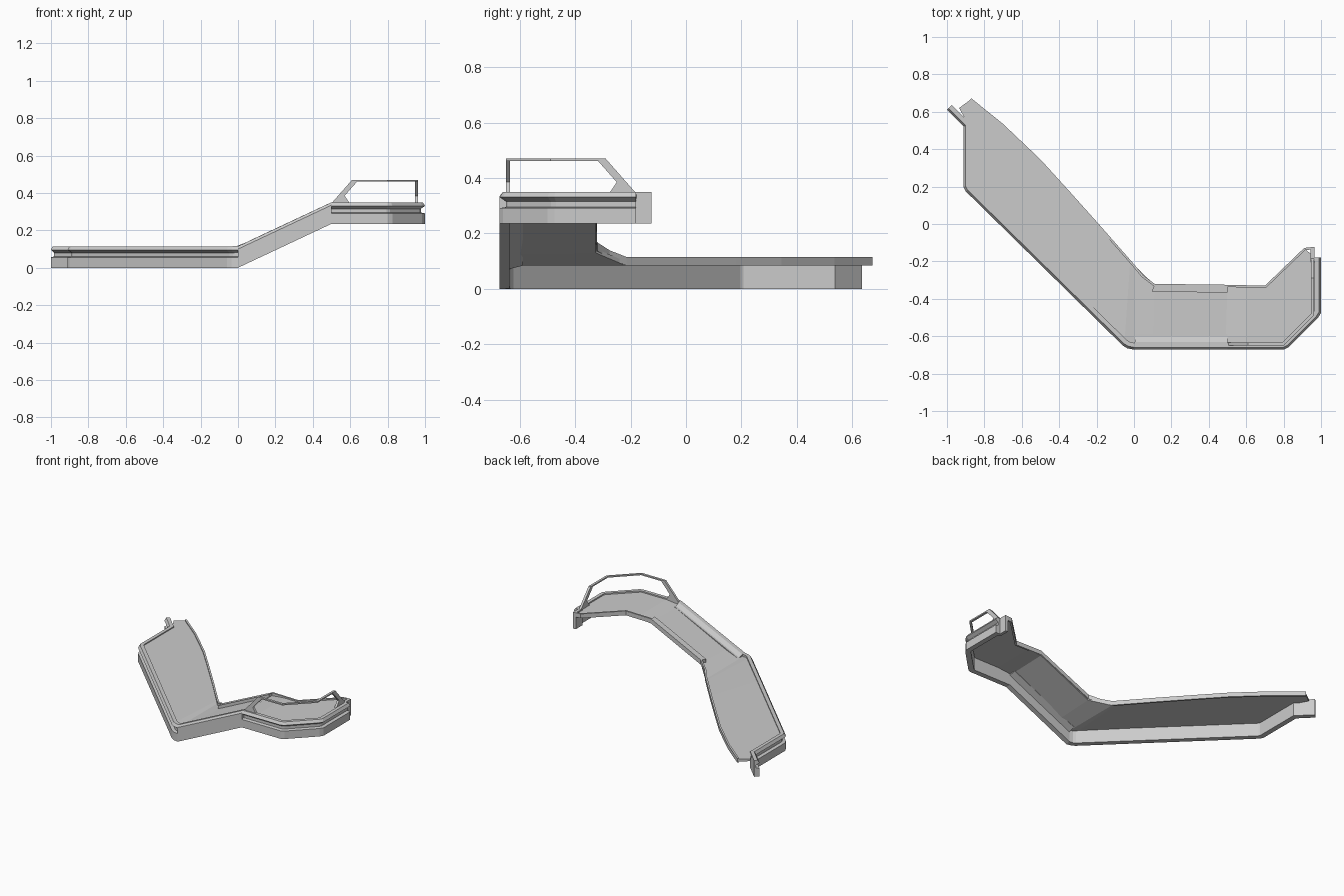
import bpy, bmesh
from mathutils import Vector

if "Cube" in bpy.data.objects:
    bpy.data.objects.remove(bpy.data.objects["Cube"])

RISE = 0.235


def lift(x):
    # height of the walkway: low deck, ramp, high platform
    return RISE * min(max(x / 0.49, 0), 1)


def make(name, rings):
    # skin a chain of equal closed rings and cap both ends
    bm = bmesh.new()
    vs = [[bm.verts.new(p) for p in r] for r in rings]
    n = len(vs[0])
    for a, b in zip(vs, vs[1:]):
        for i in range(n):
            j = (i + 1) % n
            bm.faces.new((a[i], a[j], b[j], b[i]))
    bm.faces.new(vs[0])
    bm.faces.new(vs[-1][::-1])
    bmesh.ops.recalc_face_normals(bm, faces=bm.faces)
    me = bpy.data.meshes.new(name)
    bm.to_mesh(me)
    bm.free()
    ob = bpy.data.objects.new(name, me)
    bpy.context.collection.objects.link(ob)
    return ob


def sweep(name, path, prof, start=0, end=None):
    # mitred sweep; profile is (distance to the left of the path, height)
    pts = [Vector(p) for p in path]
    rings = []
    for i, p in enumerate(pts):
        a = (p - pts[i - 1]).normalized() if i else None
        b = (pts[i + 1] - p).normalized() if i < len(pts) - 1 else None
        a, b = a or b, b or a
        na, nb = Vector((-a.y, a.x)), Vector((-b.y, b.x))
        m = (na + nb) / (1 + na.dot(nb))
        ring = []
        for d, z in prof:
            q = p + m * d
            ring.append((q.x, q.y, z + lift(q.x)))
        rings.append(ring)
    return make(name, rings[start:end])


# outer rim: grooved on the decks, plain and wide on the ramp
outer = [(-1, .61), (-.912, .522), (-.912, .2), (-.9, .175), (-.06, -.65), (-.035, -.665),
         (0, -.672), (.5, -.672), (.8, -.672), (.825, -.66), (.985, -.5), (1, -.475), (1, -.18)]
grooved = [(0, 0), (0, .056), (.022, .06), (.022, .08), (0, .096), (.012, .115), (.036, .115), (.036, 0)]
plain = [(0, 0), (0, .056), (0, .1), (.012, .115), (.04, .115), (.07, .1), (.085, .1), (.085, .08), (.036, .07), (.036, 0)]
sweep("lower_outer_rim", outer, grooved, 0, 7)
sweep("ramp_outer_rim", outer, plain, 6, 8)
sweep("upper_outer_rim", outer, grooved, 7)

# inner edge strip
inner = [(-.87, .672), (-.7, .535), (-.5, .345), (-.35, .18), (-.18, -.01), (0, -.215),
         (.05, -.275), (.11, -.32), (.5, -.325), (.7, -.33), (.91, -.128), (.952, -.124)]


def strip(w):
    return [(0, .085), (0, .115), (-w, .115), (-w, .085)]


sweep("lower_inner_edge", inner, strip(.012), 0, 8)
sweep("ramp_inner_edge", inner, strip(.042), 7, 9)
sweep("upper_inner_edge", inner, strip(.012), 8)

# floor: pairs of outer and inner points with surface height
stations = [
    ((-.935, .62), (-.87, .668), .108), ((-.885, .53), (-.7, .53), .108),
    ((-.885, .21), (-.5, .34), .108), ((-.6, -.08), (-.35, .175), .108),
    ((-.3, -.375), (-.18, -.012), .108), ((-.05, -.62), (-.02, -.195), .105),
    ((0, -.64), (0, -.22), .1), ((.1, -.64), (.11, -.325), .092),
    ((.49, -.64), (.5, -.328), .095), ((.6, -.64), (.6, -.33), .106),
    ((.79, -.64), (.7, -.332), .106), ((.968, -.465), (.85, -.19), .106),
    ((.968, -.18), (.91, -.13), .106)]
make("floor", [[(x, y, h + lift(x) - t) for (x, y), t in ((o, 0), (i, 0), (i, .015), (o, .015))]
               for o, i, h in stations])


def box(name, x0, x1, y0, y1, z0, z1):
    make(name, [[(x0, y0, z), (x1, y0, z), (x1, y1, z), (x0, y1, z)] for z in (z0, z1)])


# hanging panel at the open end of the platform
box("end_panel", .945, .966, -.2, -.124, RISE, .35)

# guard rail: top bar and two matching slanted braces
rail = [(.61, -.65), (.8, -.65), (.962, -.488), (.962, -.29)]
sweep("rail_top_bar", rail, [(0, .226), (0, .235), (.016, .235), (.016, .226)])
brace = [(0, .345), (.11, .47), (.145, .47), (.07, .385), (.09, .355), (.1, .345)]
make("rail_front_brace", [[(.5 + t, y, z) for t, z in brace] for y in (-.65, -.634)])
make("rail_side_brace", [[(x, -.18 - t, z) for t, z in brace] for x in (.962, .946)])
